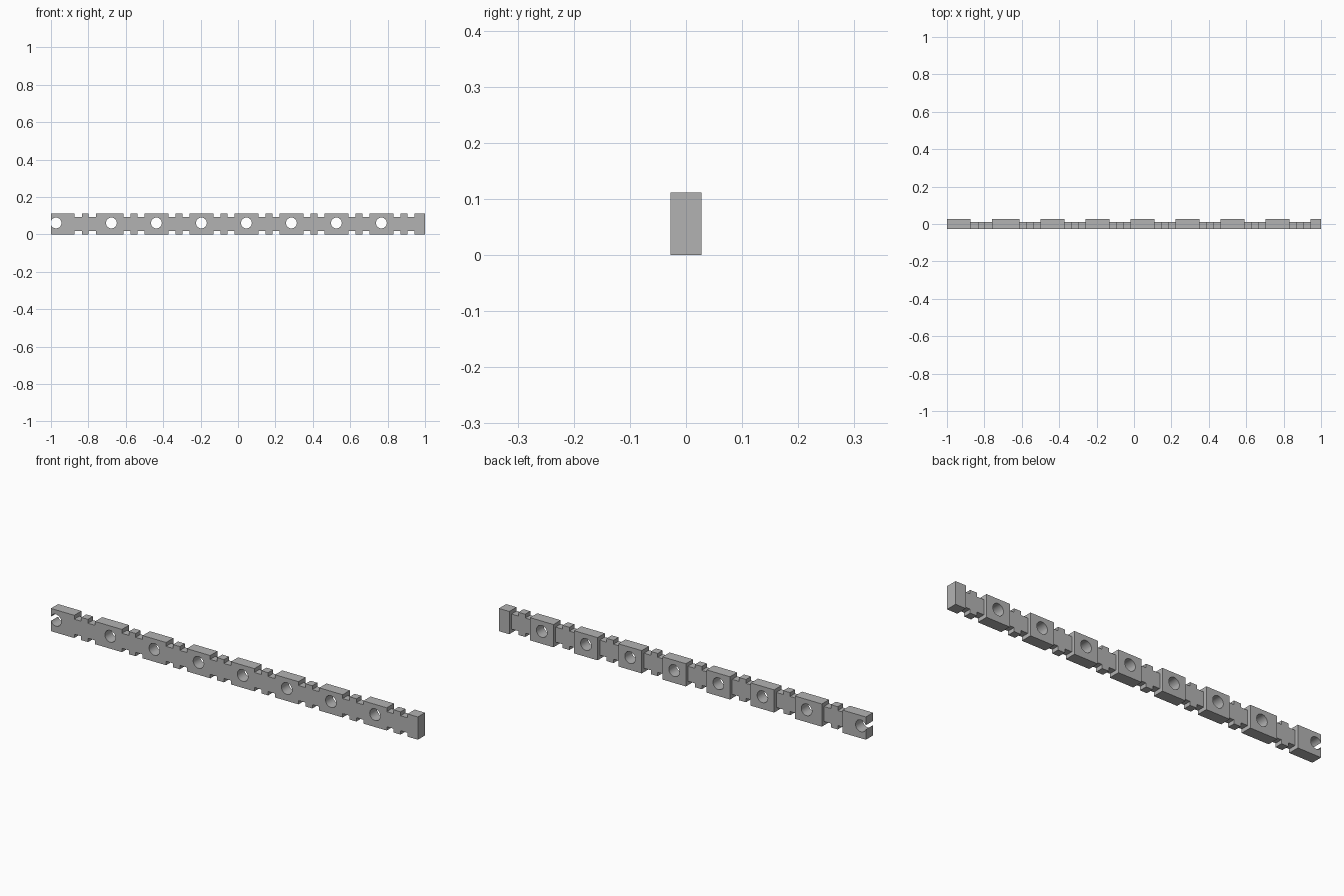
import bpy
import bmesh
from mathutils import Matrix, Vector

cube = bpy.data.objects.get("Cube")
if cube:
    bpy.data.objects.remove(cube, do_unlink=True)

HEIGHT, FRONT, BACK = 0.112, -0.028, 0.028
WEB_BACK = 0.011                 # rear face of the thin webs
PITCH, NOTCH, TOOTH, DEPTH = 0.2406, 0.038, 0.037, 0.019
HOLE_RADIUS, HOLE_Z = 0.029, 0.061

grey = bpy.data.materials.new("plain grey")
grey.use_nodes = True
grey.diffuse_color = (0.45, 0.45, 0.45, 1)
grey.node_tree.nodes["Principled BSDF"].inputs["Base Color"].default_value = grey.diffuse_color


def add_box(bm, low, high):
    low, high = Vector(low), Vector(high)
    matrix = Matrix.Translation((low + high) / 2) @ Matrix.Diagonal((*(high - low), 1))
    bmesh.ops.create_cube(bm, size=1, matrix=matrix)


def add_hole(bm, x):
    matrix = Matrix.Translation((x, 0, HOLE_Z)) @ Matrix.Rotation(1.5707963, 4, 'X')
    bmesh.ops.create_cone(bm, cap_ends=True, segments=32, radius1=HOLE_RADIUS,
                          radius2=HOLE_RADIUS, depth=0.2, matrix=matrix)


def make_object(name, bm):
    mesh = bpy.data.meshes.new(name)
    bm.to_mesh(mesh)
    bm.free()
    mesh.materials.append(grey)
    obj = bpy.data.objects.new(name, mesh)
    bpy.context.collection.objects.link(obj)
    return obj


# Solid bar
bm = bmesh.new()
add_box(bm, (-1, FRONT, 0), (1, BACK, HEIGHT))
bar = make_object("notched_bar", bm)

# Gaps between the thick blocks: the first block is a short end piece
gap_width = 2 * NOTCH + TOOTH
gap_starts = [-0.873] + [-0.613 + PITCH * i for i in range(7)]
recesses, notches, holes = bmesh.new(), bmesh.new(), bmesh.new()
for start in gap_starts:
    # Rear recess that leaves a thin web
    add_box(recesses, (start, WEB_BACK, -0.1), (start + gap_width, 0.1, 0.3))
    # A notch each side of the tooth, above and below
    for x in (start, start + NOTCH + TOOTH):
        add_box(notches, (x, -0.1, -0.1), (x + NOTCH, 0.1, DEPTH))
        add_box(notches, (x, -0.1, HEIGHT - DEPTH), (x + NOTCH, 0.1, 0.3))

# Through holes, the end one breaking the end face
for x in [-0.973] + [-0.677 + PITCH * i for i in range(7)]:
    add_hole(holes, x)

# Cut the bar
cutters = [make_object(name, cutter) for name, cutter in
           (("recess_cutter", recesses), ("notch_cutter", notches), ("hole_cutter", holes))]
bpy.context.view_layer.objects.active = bar
for cutter in cutters:
    cutter.hide_render = True
    modifier = bar.modifiers.new(cutter.name, 'BOOLEAN')
    modifier.operation = 'DIFFERENCE'
    modifier.solver = 'EXACT'
    modifier.object = cutter
    bpy.ops.object.modifier_apply(modifier=modifier.name)
    bpy.data.objects.remove(cutter, do_unlink=True)

# Round hole walls, crisp edges
bpy.ops.object.select_all(action='DESELECT')
bar.select_set(True)
bpy.ops.object.shade_smooth_by_angle()
